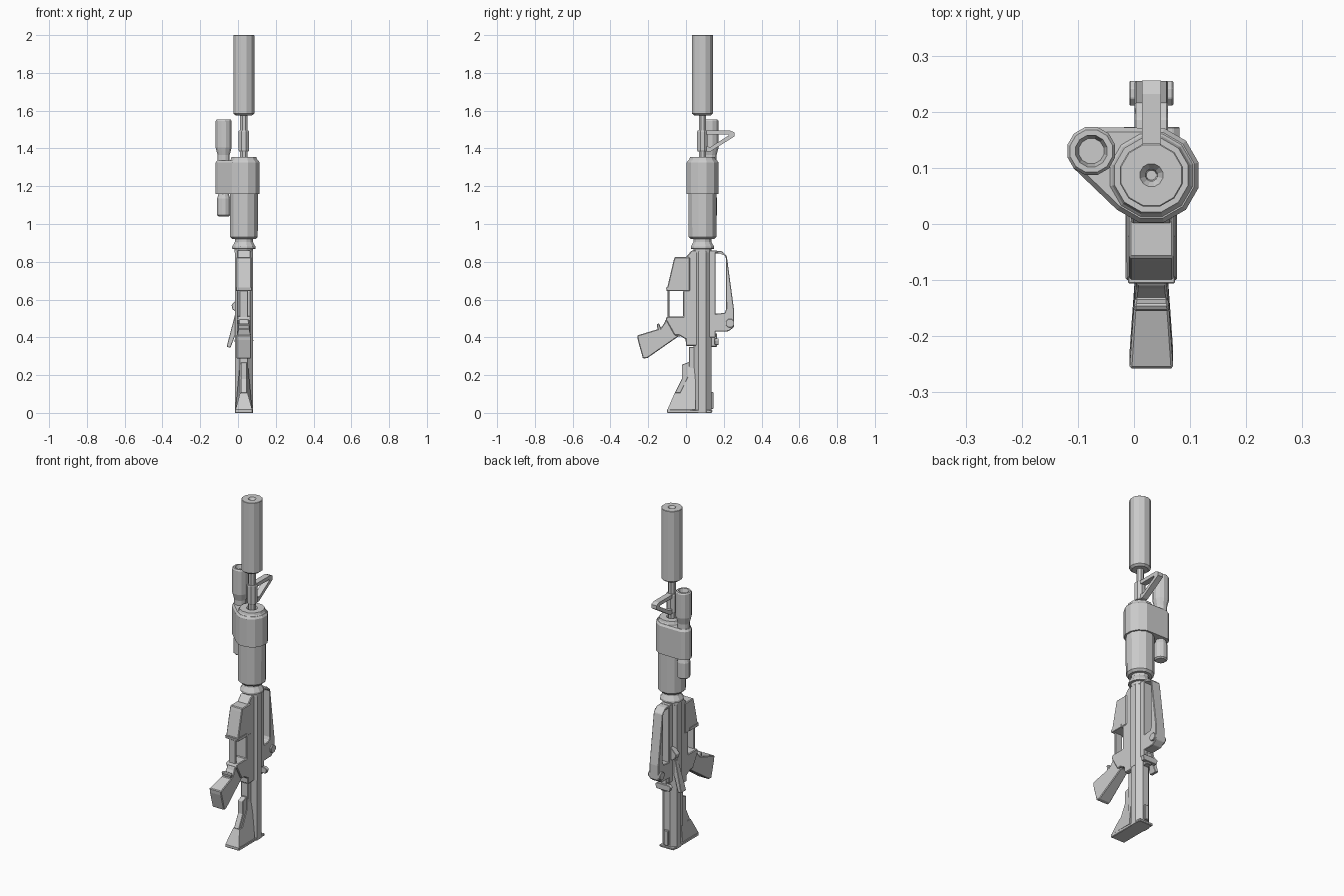
import bpy, bmesh, math

if "Cube" in bpy.data.objects:
    bpy.data.objects.remove(bpy.data.objects["Cube"])

CX, CY = 0.031, 0.087      # barrel axis


def finish(name, bm, bevel=0.0):
    bmesh.ops.recalc_face_normals(bm, faces=bm.faces)
    me = bpy.data.meshes.new(name)
    bm.to_mesh(me)
    bm.free()
    ob = bpy.data.objects.new(name, me)
    bpy.context.collection.objects.link(ob)
    if bevel:
        m = ob.modifiers.new("bevel", "BEVEL")
        m.width, m.segments, m.limit_method = bevel, 1, "ANGLE"
    return ob


def lathe(name, sections, cx=CX, cy=CY, n=12):
    """Faceted turned part along z from (z, radius) rings, flats facing the axes."""
    bm = bmesh.new()
    rings = []
    for z, r in sections:
        rings.append([bm.verts.new((cx + r * math.cos((i + .5) * math.tau / n),
                                    cy + r * math.sin((i + .5) * math.tau / n), z))
                      for i in range(n)])
    for a, b in zip(rings, rings[1:]):
        for i in range(n):
            j = (i + 1) % n
            bm.faces.new((a[i], a[j], b[j], b[i]))
    bm.faces.new(rings[0])
    bm.faces.new(rings[-1])
    return finish(name, bm)


def slab(name, pts, half, axis="x", mid=CX, bevel=0.004, width=None):
    """Extrude a (y,z), (x,z) or (x,y) profile both ways along an axis.
    width(u, v) may give a half width per point for tapered parts."""
    bm = bmesh.new()
    sides = []
    for s in (-1, 1):
        row = []
        for u, v in pts:
            d = mid + s * (width(u, v) if width else half)
            row.append(bm.verts.new({"x": (d, u, v), "y": (u, d, v), "z": (u, v, d)}[axis]))
        sides.append(row)
        bm.faces.new(row)
    n = len(pts)
    for i in range(n):
        j = (i + 1) % n
        bm.faces.new((sides[0][i], sides[0][j], sides[1][j], sides[1][i]))
    return finish(name, bm, bevel)


def box(name, x, y, z, bevel=0.003):
    return slab(name, [(y[0], z[0]), (y[1], z[0]), (y[1], z[1]), (y[0], z[1])],
                (x[1] - x[0]) / 2, mid=(x[0] + x[1]) / 2, bevel=bevel)


# Suppressor with recessed bore, barrel, gas block
lathe("suppressor", [(1.575, .045), (1.585, .058), (1.998, .058), (2.0, .056),
                     (2.0, .021), (1.985, .011), (1.95, .009)])
lathe("barrel", [(1.33, .021), (1.60, .021)], n=8)
lathe("gas_block", [(1.385, .027), (1.39, .03), (1.49, .03), (1.495, .027)], n=8)

# Triangular front sight
slab("front_sight", [(.105, 1.495), (.232, 1.495), (.256, 1.485), (.256, 1.463),
                     (.128, 1.383), (.105, 1.383), (.105, 1.41), (.13, 1.408),
                     (.225, 1.468), (.222, 1.474), (.105, 1.474)], .017, bevel=0)

# Handguard and slip ring
lathe("handguard", [(.92, .064), (.932, .076), (1.335, .078), (1.342, .072),
                    (1.355, .068), (1.355, .03), (1.345, .02)])
lathe("slip_ring", [(.81, .046), (.845, .046), (.85, .050), (.868, .050), (.869, .064),
                    (.88, .064), (.905, .049), (.93, .049)])

# Mount wrapping handguard and light: convex hull of two polygons
bm = bmesh.new()
LX, LY = -.076, .130
for z, g in ((1.16, .0), (1.325, .0), (1.337, -.008)):
    for cx, cy, r in ((CX, CY, .087), (LX, LY, .044)):
        for i in range(12):
            a = (i + .5) * math.tau / 12
            bm.verts.new((cx + (r + g) * math.cos(a), cy + (r + g) * math.sin(a), z))
hull = bmesh.ops.convex_hull(bm, input=bm.verts)
bmesh.ops.delete(bm, geom=list({v for v in hull["geom_interior"]
                                if isinstance(v, bmesh.types.BMVert)}), context="VERTS")
bmesh.ops.dissolve_limit(bm, angle_limit=.02, verts=bm.verts, edges=bm.edges)
finish("light_mount", bm)

# Weapon light
lathe("weapon_light", [(1.04, .028), (1.047, .036), (1.135, .036), (1.16, .028), (1.2, .033),
                       (1.365, .033), (1.405, .044), (1.545, .044), (1.552, .039),
                       (1.552, .029), (1.53, .023)], LX, LY)

# Receiver
lathe("upper_receiver", [(.355, .052), (.85, .052), (.865, .047)], n=8)
slab("lower_receiver", [(.09, .355), (.0, .355), (-.002, .39), (-.035, .41), (-.06, .41),
                        (-.108, .495), (-.10, .51), (-.015, .51), (-.015, .645),
                        (.0, .66), (.0, .825), (.03, .86), (.09, .86)], .036)
slab("magazine_well", [(.02, .825), (-.06, .825), (-.066, .805), (-.1, .66),
                       (-.098, .645), (.02, .645)], .04)
slab("magazine_well_lip", [(-.02, .645), (-.102, .645), (-.106, .665), (-.02, .665)], .042,
     bevel=.002)
box("trigger_guard", (.008, .054), (-.099, -.088), (.49, .66))

# Carry handle with rear sight
slab("carry_handle", [(.10, .862), (.188, .857), (.216, .83), (.255, .54), (.255, .455),
                      (.225, .432), (.10, .43), (.10, .525), (.165, .525), (.205, .53),
                      (.213, .55), (.211, .82), (.2, .843), (.17, .845), (.10, .845)],
     .030, bevel=.003)
box("handle_rail", (.001, .061), (.09, .157), (.40, .86))
for side in (-1, 1):
    knob = [(.233 + .024 * math.cos((i + .5) * math.tau / 8),
             .475 + .024 * math.sin((i + .5) * math.tau / 8)) for i in range(8)]
    slab("sight_knob", knob, .008, mid=CX + side * .031, bevel=.002)

# Charging handle
box("charging_handle_stem", (.013, .049), (.12, .165), (.35, .42))
slab("charging_handle", [(-.02, .385), (-.012, .36), (.074, .36), (.082, .385),
                         (.07, .395), (-.008, .395)], .011, axis="y", mid=.162, bevel=.002)

# Case deflector and forward assist on the -x side
slab("case_deflector", [(.0, .61), (-.034, .572), (-.03, .55), (-.012, .535), (.0, .535)],
     .018, axis="y", mid=.125, bevel=.002)
slab("forward_assist", [(.0, .55), (-.012, .535), (-.06, .35), (-.04, .345), (.0, .45)],
     .02, axis="y", mid=.107, bevel=.002,
     width=lambda x, z: .024 if z < .4 else .012)

# Pistol grip, flaring towards its foot
slab("pistol_grip", [(-.03, .50), (-.108, .495), (-.115, .475), (-.133, .45), (-.143, .475),
                     (-.156, .467), (-.15, .443), (-.258, .41), (-.255, .385), (-.228, .288),
                     (-.205, .29), (-.04, .405), (.02, .41)], 0,
     width=lambda y, z: .026 + .013 * min(1, max(0, (-y - .10) / .12)))

# Buttstock
lathe("stock_tube", [(.0, .051), (.36, .051)], n=8)
box("stock_rail", (.008, .054), (.015, .06), (.01, .35))
slab("stock_web", [(.05, .27), (.01, .27), (.01, .19), (-.03, .105), (-.06, .105),
                   (-.098, .018), (.05, .018)], 0, bevel=0,
     width=lambda y, z: .044 if z < .05 else .02)
slab("stock_lever", [(.012, .268), (-.022, .255), (-.022, .18), (-.06, .105), (-.03, .105),
                     (.012, .19)], .016, bevel=.002)
slab("butt_plate", [(-.10, .0), (.138, .0), (.14, .014), (-.1, .02)], .046, bevel=.003)
box("sling_loop", (.018, .044), (.12, .145), (.02, .11))
